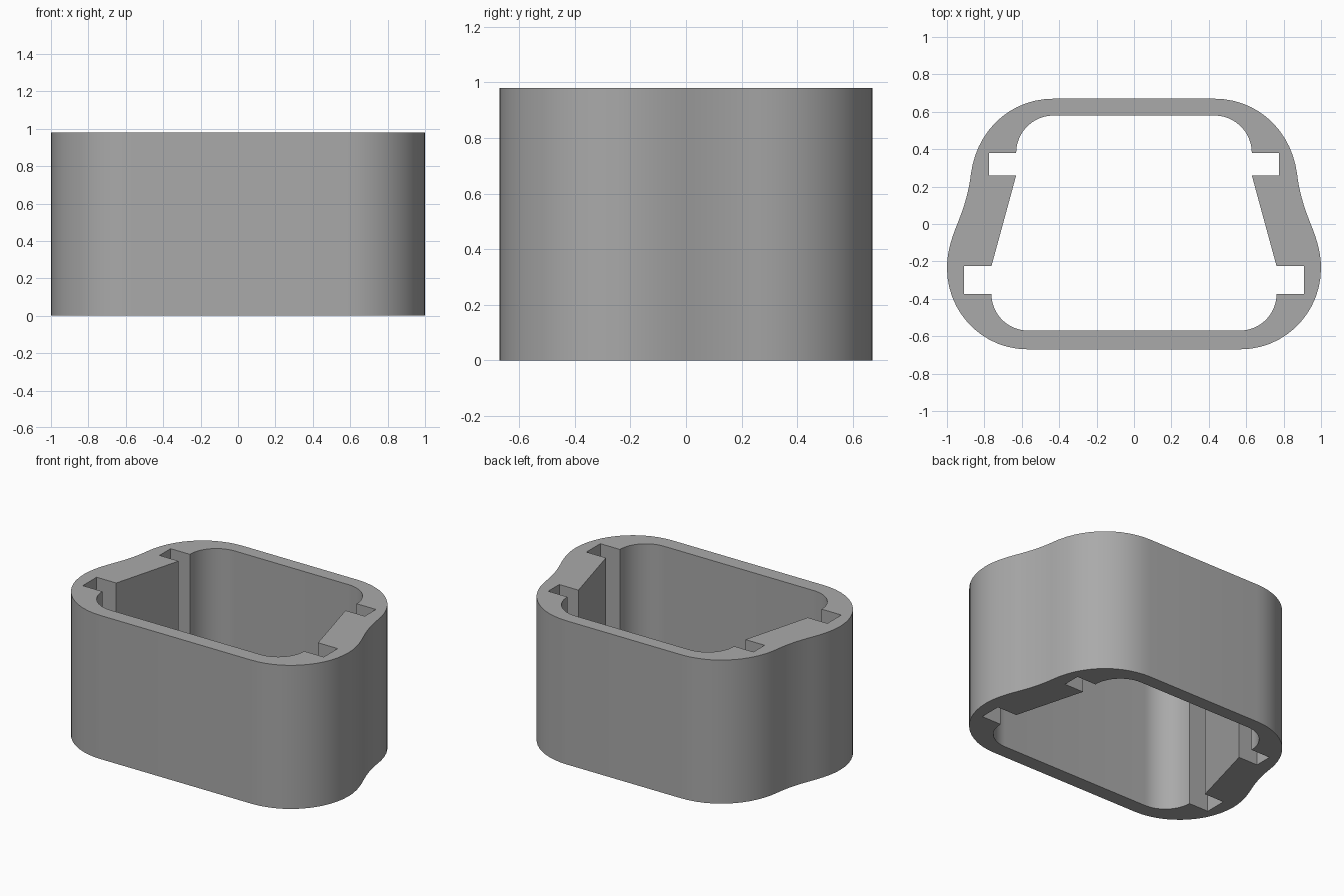
import bpy
import bmesh
from mathutils import Vector
from mathutils.geometry import interpolate_bezier

HEIGHT = 0.98
STEPS = 14

cube = bpy.data.objects.get("Cube")
if cube:
    bpy.data.objects.remove(cube, do_unlink=True)

grey = bpy.data.materials.new("plain grey")
grey.use_nodes = True
colour = (0.40, 0.40, 0.40, 1)
grey.diffuse_color = colour
grey.node_tree.nodes["Principled BSDF"].inputs["Base Color"].default_value = colour


def bend(start, handle_a, handle_b, end):
    """Points along one curved stretch of a profile."""
    pts = [Vector((x, y, 0)) for x, y in (start, handle_a, handle_b, end)]
    return [tuple(p.xy) for p in interpolate_bezier(*pts, STEPS)]


def corner(start, apex, end):
    """Rounded quarter corner that heads for the apex at both ends."""
    k = 0.5523
    near = [s + (a - s) * k for s, a in zip(start, apex)]
    far = [e + (a - e) * k for e, a in zip(end, apex)]
    return bend(start, near, far, end)


def mirrored(half):
    """Close a right-hand half profile with its mirror image."""
    return half + [(-x, y) for x, y in reversed(half)]


def add_loop(bm, points):
    verts = [bm.verts.new((x, y, 0)) for x, y in points]
    for a, b in zip(verts, verts[1:] + verts[:1]):
        bm.edges.new((a, b))


# Outer wall: wide rounded front, waisted sides, narrower rounded back
outer = corner((0.57, -0.67), (1.0, -0.67), (1.0, -0.235))
outer += bend((1.0, -0.235), (1.0, -0.15), (0.973, -0.07), (0.945, 0.0))[1:]
outer += bend((0.945, 0.0), (0.91, 0.085), (0.884, 0.17), (0.873, 0.26))[1:]
outer += bend((0.873, 0.26), (0.845, 0.50), (0.66, 0.67), (0.43, 0.67))[1:]

# Inner opening: rounded corners, two square slots and a slanted wall per side
inner = corner((0.565, -0.57), (0.762, -0.57), (0.762, -0.375))
inner += [(0.91, -0.375), (0.91, -0.225), (0.762, -0.225)]
inner += [(0.63, 0.26), (0.775, 0.26), (0.775, 0.38)]
inner += corner((0.63, 0.38), (0.63, 0.58), (0.43, 0.58))

# Fill between the two profiles and raise the wall
bm = bmesh.new()
add_loop(bm, mirrored(outer))
add_loop(bm, mirrored(inner))
bmesh.ops.triangle_fill(bm, edges=bm.edges[:], use_beauty=True)
raised = bmesh.ops.extrude_face_region(bm, geom=bm.faces[:], use_keep_orig=True)
top_verts = [g for g in raised["geom"] if isinstance(g, bmesh.types.BMVert)]
bmesh.ops.translate(bm, verts=top_verts, vec=(0, 0, HEIGHT))
bmesh.ops.recalc_face_normals(bm, faces=bm.faces[:])

mesh = bpy.data.meshes.new("slotted_sleeve")
bm.to_mesh(mesh)
bm.free()
mesh.materials.append(grey)
sleeve = bpy.data.objects.new("slotted_sleeve", mesh)
bpy.context.collection.objects.link(sleeve)

# Smooth the curved walls while keeping rims and slots crisp
bpy.context.view_layer.objects.active = sleeve
sleeve.select_set(True)
bpy.ops.object.shade_smooth_by_angle(angle=0.5)
